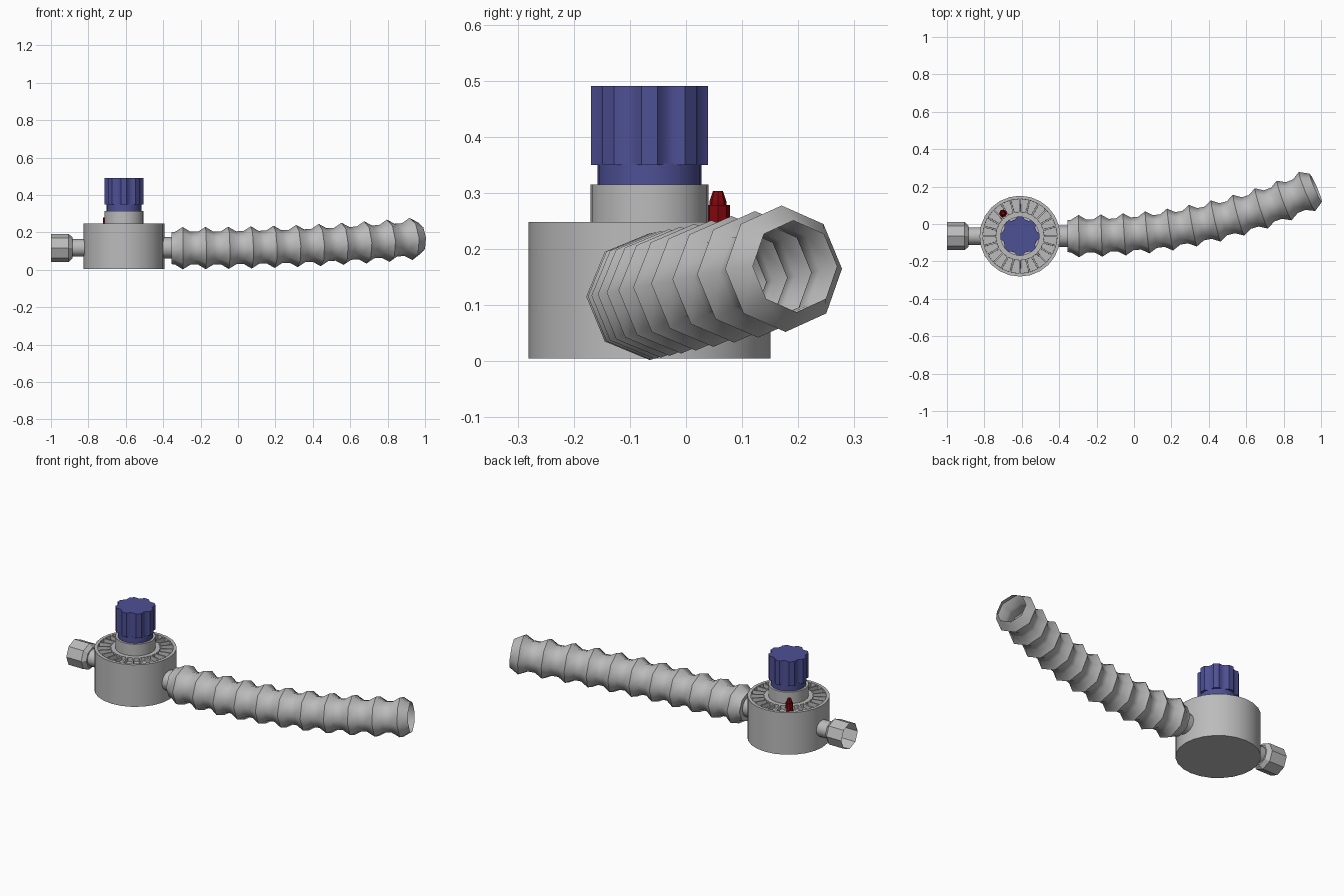
import bpy, bmesh, math
from mathutils import Vector, Matrix

if "Cube" in bpy.data.objects:
    bpy.data.objects.remove(bpy.data.objects["Cube"])

CX, CY, PIPE_Z = -0.61, -0.065, 0.117
TAU = 2 * math.pi


def material(name, rgb):
    m = bpy.data.materials.new(name)
    m.use_nodes = True
    m.diffuse_color = (*rgb, 1)
    m.node_tree.nodes["Principled BSDF"].inputs["Base Color"].default_value = (*rgb, 1)
    return m


GREY = material("light grey", (0.50, 0.50, 0.50))
BLUE = material("knob blue", (0.075, 0.08, 0.30))
RED = material("indicator red", (0.22, 0.002, 0.004))


def finish(name, bm, mat, angle=40, fix_normals=True):
    if fix_normals:
        bmesh.ops.recalc_face_normals(bm, faces=bm.faces[:])
    mesh = bpy.data.meshes.new(name)
    bm.to_mesh(mesh)
    bm.free()
    mesh.materials.append(mat)
    ob = bpy.data.objects.new(name, mesh)
    bpy.context.collection.objects.link(ob)
    bpy.ops.object.select_all(action='DESELECT')
    ob.select_set(True)
    bpy.context.view_layer.objects.active = ob
    bpy.ops.object.shade_smooth_by_angle(angle=math.radians(angle))
    return ob


def loft(bm, rings, cap_start=False, cap_end=False):
    """Bridge equal-length rings of points with quads."""
    loops = [[bm.verts.new(p) for p in ring] for ring in rings]
    n = len(loops[0])
    for a, b in zip(loops, loops[1:]):
        for i in range(n):
            j = (i + 1) % n
            bm.faces.new((a[i], a[j], b[j], b[i]))
    if cap_start:
        bm.faces.new(loops[0][::-1])
    if cap_end:
        bm.faces.new(loops[-1])


def z_ring(r, z, n, x=CX, y=CY):
    return [(x + r * math.cos(TAU * i / n), y + r * math.sin(TAU * i / n), z) for i in range(n)]


def x_ring(r, x, n):
    return [(x, CY + r * math.sin(TAU * i / n), PIPE_Z + r * math.cos(TAU * i / n)) for i in range(n)]


def turned(name, profile, n, mat, ring=z_ring, caps=(True, True), angle=40, **kw):
    bm = bmesh.new()
    loft(bm, [ring(r, h, n, **kw) for r, h in profile], *caps)
    return finish(name, bm, mat, angle)


# Drum body with a ring of recessed radial slots in its top
N = 24
bm = bmesh.new()
loft(bm, [z_ring(r, z, N) for r, z in
          ((0.216, 0.005), (0.216, 0.248), (0.203, 0.248), (0.125, 0.248))], True, True)
bmesh.ops.recalc_face_normals(bm, faces=bm.faces[:])
slots = []
for f in bm.faces:
    c = f.calc_center_median()
    d = math.hypot(c.x - CX, c.y - CY)
    if f.normal.z > 0.9 and 0.13 < d < 0.19:
        slots.append(f)
bmesh.ops.inset_individual(bm, faces=slots, thickness=0.006)
walls = bmesh.ops.inset_individual(bm, faces=slots, thickness=0.0005)
for v in {v for f in slots for v in f.verts}:
    v.co.z -= 0.022
finish("drum_body", bm, GREY, 30)

# Collar and control knob
turned("collar", [(0.105, 0.24), (0.105, 0.315)], 24, GREY)
turned("knob_skirt", [(0.093, 0.31), (0.093, 0.352)], 24, BLUE)

LOBES = 8
outline = []
for k in range(LOBES):
    for offset, r in ((-8, 0.105), (8, 0.105), (17, 0.092), (28, 0.092)):
        a = TAU * k / LOBES + math.radians(offset)
        outline.append((CX + r * math.cos(a), CY + r * math.sin(a)))
bm = bmesh.new()
loft(bm, [[(x, y, z) for x, y in outline] for z in (0.35, 0.49)], True, True)
finish("knob_grip", bm, BLUE, 35)

# Small indicator pin on the drum
turned("indicator_pin", [(0.021, 0.22), (0.021, 0.278), (0.015, 0.278), (0.015, 0.285), (0.009, 0.303)],
       8, RED, x=-0.70, y=0.057, angle=30)

# Inlet pipe with an open coupling nut
turned("inlet_pipe", [(0.047, -0.90), (0.047, -0.80)], 12, GREY, x_ring)
turned("coupling_nut", [(0.075, -1.0), (0.075, -0.905), (0.056, -0.885), (0.04, -0.885)],
       8, GREY, x_ring, caps=(False, True), angle=20)

# Outlet pipe
turned("outlet_pipe", [(0.057, -0.42), (0.057, -0.34)], 12, GREY, x_ring)

# Corrugated hose: ridged eight-sided tube along a gently rising curve, open at its far end
X0, X1 = -0.355, 0.972


def hose_point(x):
    u = max(0.0, (x - X0) / (X1 - X0)) ** 2.25
    return Vector((x, CY + 0.259 * u, 0.115 + 0.054 * u))


def hose_ring(x, r):
    c = hose_point(x)
    t = (hose_point(x + 0.005) - hose_point(x - 0.005)).normalized()
    side = Vector((0, 0, 1)).cross(t).normalized()
    up = t.cross(side)
    return [c + r * (math.cos(TAU * i / 8) * up + math.sin(TAU * i / 8) * side) for i in range(8)]


PITCH = 0.122
profile = [(X0, 0.057), (X0, 0.085)]
for k in range(11):
    ridge = -0.295 + k * PITCH
    profile += [(ridge - 0.041, 0.088), (ridge, 0.113)]
    if k < 10:
        profile.append((ridge + 0.041, 0.088))
profile.append((X1, 0.082))
bm = bmesh.new()
loft(bm, [hose_ring(x, r) for x, r in profile])
bmesh.ops.recalc_face_normals(bm, faces=bm.faces[:])
finish("corrugated_hose", bm, GREY, 48)
